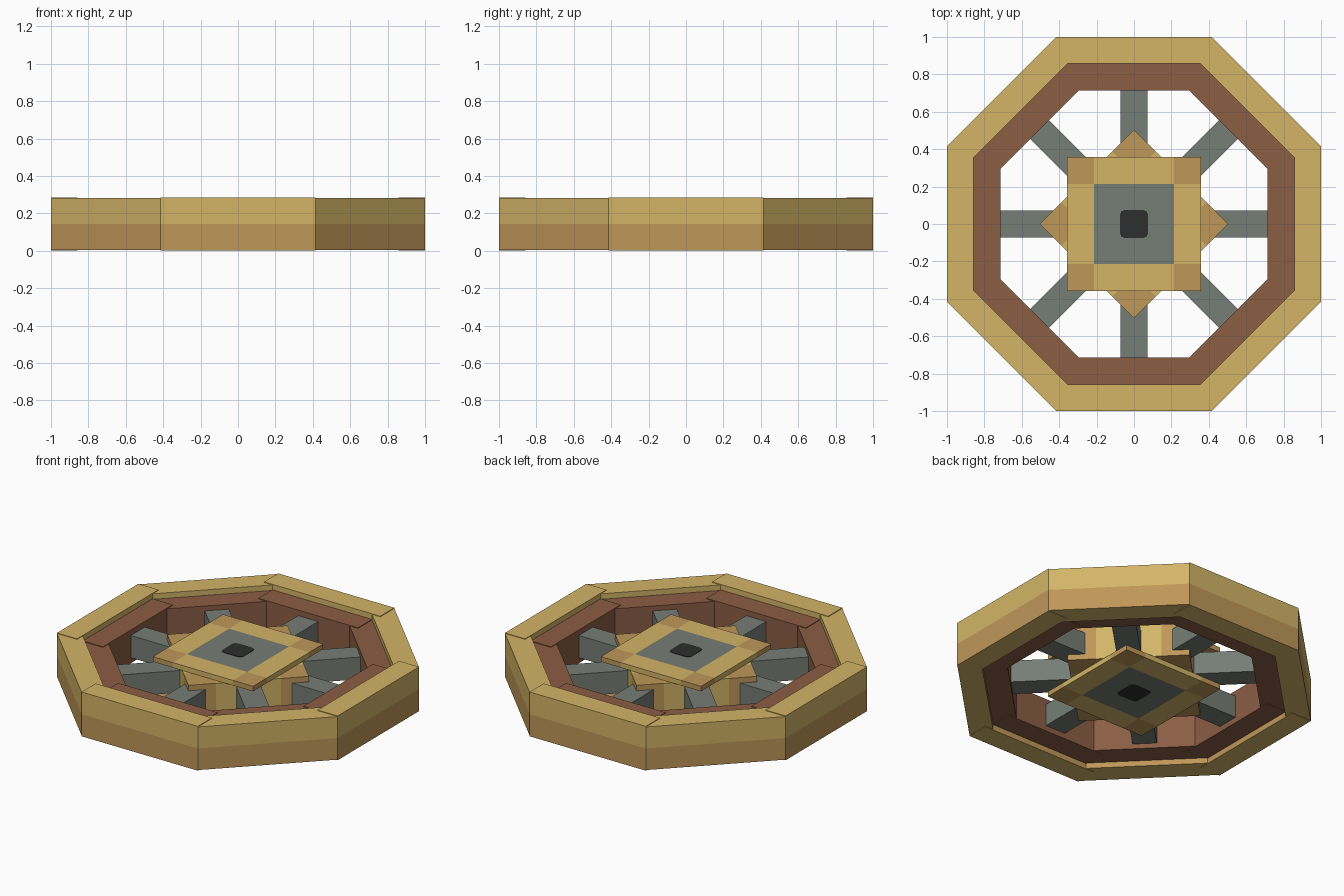
import bpy, bmesh, math
from mathutils import Matrix, Vector

cube = bpy.data.objects.get("Cube")
if cube:
    bpy.data.objects.remove(cube, do_unlink=True)


def material(name, rgb):
    linear = [((c / 255 + 0.055) / 1.055) ** 2.4 for c in rgb] + [1]
    m = bpy.data.materials.new(name)
    m.use_nodes = True
    m.diffuse_color = linear
    m.node_tree.nodes["Principled BSDF"].inputs["Base Color"].default_value = linear
    return m


YELLOW = material("pale gold wood", (211, 181, 103))
TAN = material("tan wood", (191, 151, 89))
BROWN = material("red brown wood", (139, 93, 68))
GREY = material("grey metal", (118, 125, 118))
BLACK = material("black axle", (46, 46, 46))

U = 1 / 7          # basic beam thickness
H = 2 * U          # wheel height
MID = H / 2
STEP = 0.004       # diagonal beams are slightly thinner
TAN8 = math.tan(math.pi / 8)


def block(name, low, high, mats, turn=0, cuts=(), rule=None):
    """Box between two corners, cut along planes, coloured by a face rule."""
    low, high = Vector(low), Vector(high)
    bm = bmesh.new()
    bmesh.ops.create_cube(bm, size=1)
    for v in bm.verts:
        v.co = (low + high) / 2 + Matrix.Diagonal(high - low) @ v.co
    for axis, place in cuts:
        normal = Vector((0, 0, 0))
        normal[axis] = 1
        bmesh.ops.bisect_plane(bm, geom=bm.verts[:] + bm.edges[:] + bm.faces[:],
                               plane_co=normal * place, plane_no=normal)
    bm.normal_update()
    if rule:
        for f in bm.faces:
            f.material_index = rule(f.calc_center_median(), f.normal)
    bm.transform(Matrix.Rotation(turn, 4, "Z"))
    mesh = bpy.data.meshes.new(name)
    bm.to_mesh(mesh)
    bm.free()
    for m in mats:
        mesh.materials.append(m)
    obj = bpy.data.objects.new(name, mesh)
    bpy.context.collection.objects.link(obj)
    return obj


def rim_rule(c, n):
    return 1 if abs(n.z) < 0.5 and c.z < MID else 0


# Eight sides: outer rim beam, inner rim beam and spoke
for i in range(8):
    turn = i * math.pi / 4
    s = STEP * (i % 2)
    outer, inner, hole = 1, 1 - U, 1 - 2 * U
    block(f"outer_rim_{i + 1}", (inner, -TAN8 * outer, s), (outer, TAN8 * outer, H - s),
          (YELLOW, TAN), turn, [(2, MID)], rim_rule)
    block(f"inner_rim_{i + 1}", (hole, -TAN8 * inner, U / 4 + s),
          (inner + 0.01, TAN8 * inner, H - U / 4 - s), (BROWN,), turn)
    block(f"spoke_{i + 1}", (0.3, -U / 2, U / 2), (hole + 0.02, U / 2, H - U / 2),
          (GREY,), turn)

# Hub: turned square body between two square plates, corners tan
R = 2.5 * U


def square_cuts(size):
    return [(axis, sign * (R - size)) for axis in (0, 1) for sign in (-1, 1)]


def corner_rule(size, centre):
    def rule(c, n):
        x, y = abs(c.x) > R - size, abs(c.y) > R - size
        return 1 if x and y else (0 if x or y else centre)
    return rule


patch = 0.165
block("hub_body", (-R, -R, U / 4), (R, R, H - U / 4), (YELLOW, TAN),
      math.pi / 4, square_cuts(patch), corner_rule(patch, 0))
for side, low, high in (("bottom", 0.003, U / 4), ("top", H - U / 4, H - 0.003)):
    block(f"hub_{side}_plate", (-R, -R, low), (R, R, high), (YELLOW, TAN, GREY),
          0, square_cuts(U), corner_rule(U, 2))

# Axle marks: thin rounded squares on both faces
for side, z in (("bottom", 0.0025), ("top", H - 0.0025)):
    axle = block(f"axle_{side}", (-0.075, -0.075, z - 0.002), (0.075, 0.075, z + 0.002), (BLACK,))
    bm = bmesh.new()
    bm.from_mesh(axle.data)
    upright = [e for e in bm.edges if abs(e.verts[0].co.z - e.verts[1].co.z) > 0.001]
    bmesh.ops.bevel(bm, geom=upright, offset=0.025, segments=2, profile=0.5, affect="EDGES")
    bm.to_mesh(axle.data)
    bm.free()
